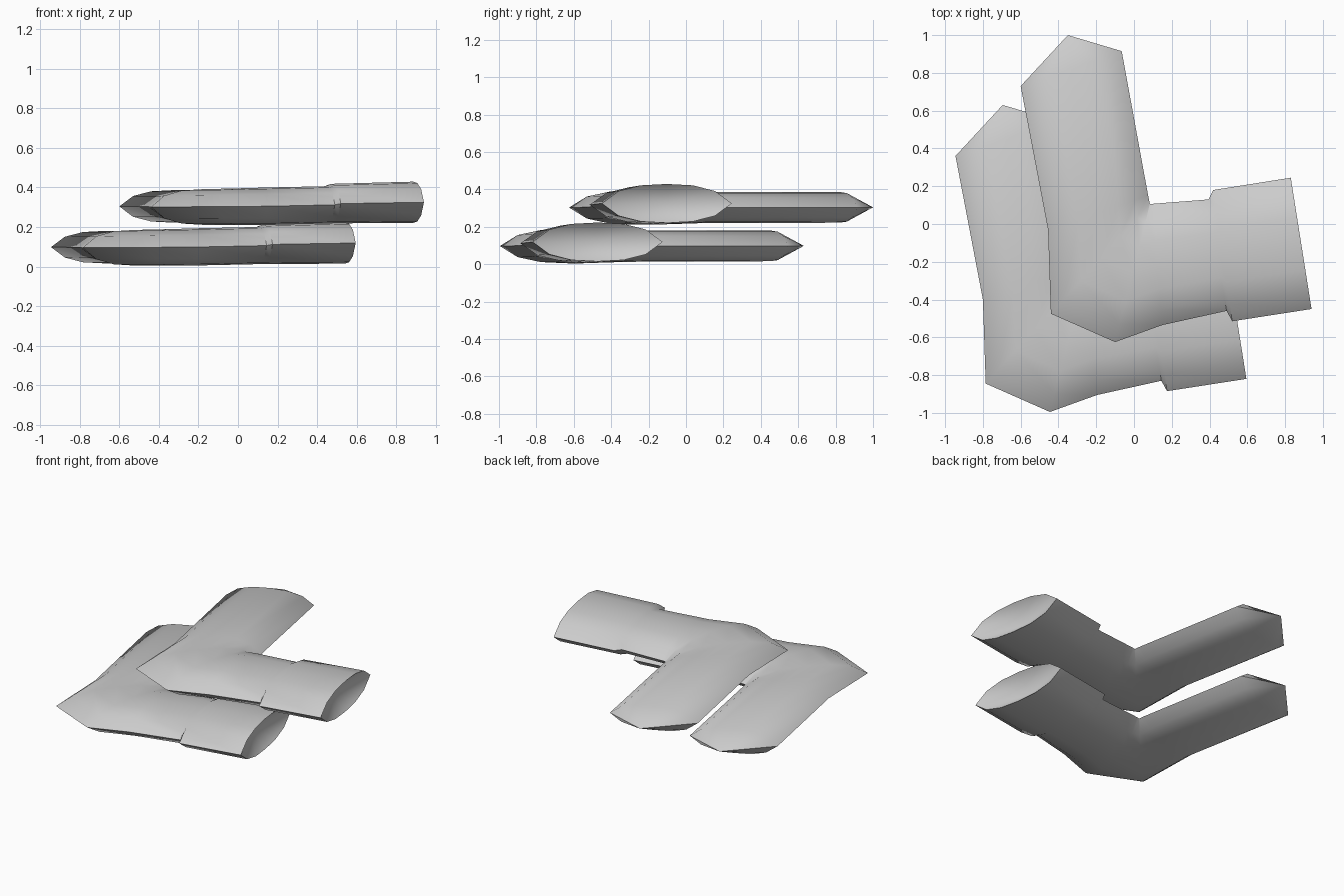
import bpy, bmesh
from mathutils import Vector

cube = bpy.data.objects.get("Cube")
if cube:
    bpy.data.objects.remove(cube, do_unlink=True)

grey = bpy.data.materials.new("soft_grey")
grey.use_nodes = True
colour = (0.6, 0.6, 0.6, 1)
grey.diffuse_color = colour
grey.node_tree.nodes["Principled BSDF"].inputs["Base Color"].default_value = colour

# Stations from cuff to toe: outer edge, inner edge, middle height, half thickness
STATIONS = [
    ((0.94, -0.45), (0.83, 0.245), 0.325, 0.104),
    ((0.52, -0.515), (0.42, 0.18), 0.318, 0.100),
    ((0.49, -0.46), (0.395, 0.13), 0.312, 0.094),
    ((0.15, -0.535), (0.10, 0.107), 0.305, 0.094),
    ((-0.10, -0.625), (0.085, 0.105), 0.303, 0.092),
    ((-0.44, -0.475), (0.083, 0.11), 0.301, 0.090),
    ((-0.455, -0.03), (0.075, 0.15), 0.303, 0.084),
    ((-0.60, 0.73), (-0.065, 0.915), 0.304, 0.082),
]
# Half of the pillow-shaped cross-section: fraction across, fraction of thickness
HALF = [(0.13, 0.64), (0.3, 0.93), (0.5, 1), (0.7, 0.93), (0.87, 0.64)]
SECTION = [(0, 0)] + HALF + [(1, 0)] + [(t, -h) for t, h in reversed(HALF)]


def build_sock(name, offset):
    bm = bmesh.new()
    rings = []
    for outer, inner, mid, thick in STATIONS:
        a, b = Vector((*outer, mid)), Vector((*inner, mid))
        rings.append([bm.verts.new(a.lerp(b, t) + Vector((0, 0, h * thick)))
                      for t, h in SECTION])
    n = len(SECTION)
    # Skin of cuff, leg, heel and foot
    for r, s in zip(rings, rings[1:]):
        for i in range(n):
            j = (i + 1) % n
            bm.faces.new((r[i], r[j], s[j], s[i]))
    # Pointed toe and hollow cuff mouth
    toe = bm.verts.new((-0.35, 1.0, 0.304))
    mouth = bm.verts.new((0.78, -0.11, 0.325))
    for i in range(n):
        j = (i + 1) % n
        bm.faces.new((rings[-1][i], rings[-1][j], toe))
        bm.faces.new((rings[0][j], rings[0][i], mouth))
    bmesh.ops.recalc_face_normals(bm, faces=bm.faces)
    mesh = bpy.data.meshes.new(name)
    bm.to_mesh(mesh)
    bm.free()
    mesh.materials.append(grey)
    sock = bpy.data.objects.new(name, mesh)
    sock.location = offset
    bpy.context.collection.objects.link(sock)
    bpy.ops.object.select_all(action="DESELECT")
    sock.select_set(True)
    bpy.context.view_layer.objects.active = sock
    bpy.ops.object.shade_smooth_by_angle(angle=0.9)


build_sock("upper_sock", (0, 0, 0))
build_sock("lower_sock", (-0.345, -0.37, -0.206))
